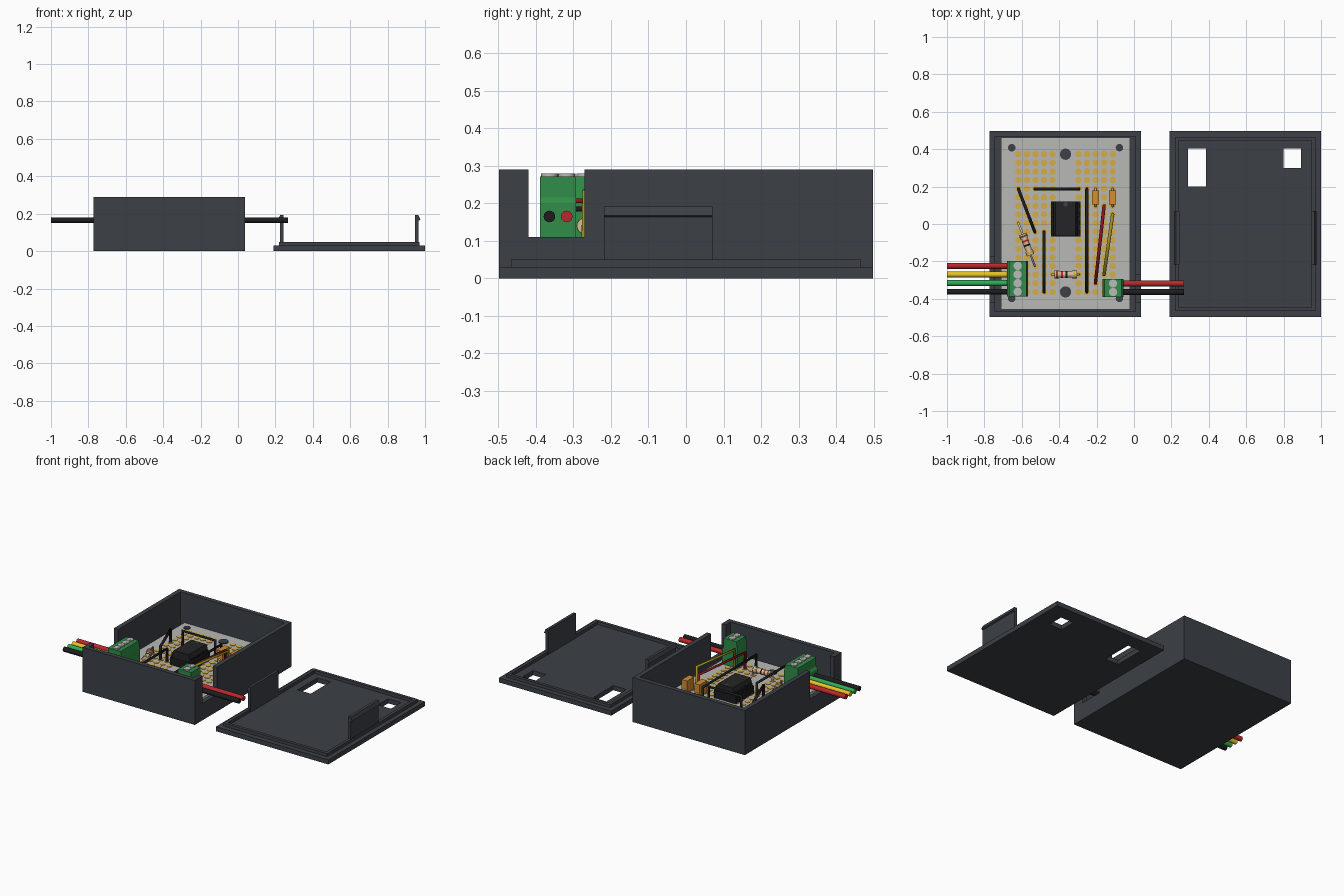
import bpy, bmesh
from math import pi
from mathutils import Vector

if "Cube" in bpy.data.objects:
    bpy.data.objects.remove(bpy.data.objects["Cube"])

COL = {'case': (.045, .052, .062), 'board': (.48, .48, .47), 'gold': (.68, .42, .06),
       'green': (.03, .27, .065), 'metal': (.5, .5, .5), 'black': (.012, .012, .014),
       'chip': (.018, .018, .02), 'red': (.5, .02, .025), 'dark_red': (.25, .008, .012),
       'yellow': (.8, .55, .02), 'olive': (.38, .29, .01), 'wire_green': (.03, .4, .1),
       'orange': (.68, .27, .03), 'beige': (.68, .52, .35), 'brown': (.2, .06, .02)}
MATS = {}
for n, c in COL.items():
    MATS[n] = bpy.data.materials.new(n)
    MATS[n].diffuse_color = (*c, 1)


def add(name, bm, mat, smooth=False):
    bmesh.ops.recalc_face_normals(bm, faces=bm.faces)
    me = bpy.data.meshes.new(name)
    bm.to_mesh(me)
    bm.free()
    ob = bpy.data.objects.new(name, me)
    bpy.context.collection.objects.link(ob)
    me.materials.append(MATS[mat])
    if smooth:
        bpy.ops.object.select_all(action='DESELECT')
        bpy.context.view_layer.objects.active = ob
        ob.select_set(True)
        bpy.ops.object.shade_smooth_by_angle()
    return ob


def box(name, x, y, z, mat):
    bm = bmesh.new()
    bmesh.ops.create_cube(bm, size=1)
    for v in bm.verts:
        v.co = [(a + b) / 2 + c * (b - a) for (a, b), c in zip((x, y, z), v.co)]
    return add(name, bm, mat)


def rod(name, a, b, r, mat, seg=16):
    a, b = Vector(a), Vector(b)
    bm = bmesh.new()
    bmesh.ops.create_cone(bm, cap_ends=True, segments=seg, radius1=r, radius2=r, depth=(b - a).length)
    q = (b - a).to_track_quat('Z', 'Y')
    for v in bm.verts:
        v.co = q @ v.co + (a + b) / 2
    return add(name, bm, mat, True)


def prism(name, pts, y, mat):
    bm = bmesh.new()
    f = bm.faces.new([bm.verts.new((px, y[0], pz)) for px, pz in pts])
    ext = bmesh.ops.extrude_face_region(bm, geom=[f])['geom']
    bmesh.ops.translate(bm, vec=(0, y[1] - y[0], 0), verts=[g for g in ext if isinstance(g, bmesh.types.BMVert)])
    return add(name, bm, mat)


def tube(name, pts, r, mat):
    cu = bpy.data.curves.new(name, 'CURVE')
    cu.dimensions = '3D'
    cu.bevel_depth, cu.bevel_resolution, cu.use_fill_caps = r, 2, True
    sp = cu.splines.new('POLY')
    sp.points.add(len(pts) - 1)
    for p, co in zip(sp.points, pts):
        p.co = (*co, 1)
    cu.materials.append(MATS[mat])
    ob = bpy.data.objects.new(name, cu)
    bpy.context.collection.objects.link(ob)


def cut(ob, *cutters):
    bpy.context.view_layer.objects.active = ob
    for c in cutters:
        m = ob.modifiers.new('cut', 'BOOLEAN')
        m.operation, m.solver, m.object = 'DIFFERENCE', 'EXACT', c
        bpy.ops.object.modifier_apply(modifier=m.name)
        bpy.data.objects.remove(c)


# open case with a wire notch in each side wall
case = box('case', (-.773, .037), (-.498, .498), (0, .29), 'case')
cut(case,
    box('cavity', (-.743, .007), (-.468, .468), (.03, .4), 'case'),
    box('left_notch', (-.9, -.73), (-.42, -.175), (.11, .4), 'case'),
    box('right_notch', (-.005, .2), (-.42, -.27), (.11, .4), 'case'))

# lid lying upside down: plate, fitting lip and two windows
lid = box('lid', (.19, 1), (-.498, .498), (0, .03), 'case')
cut(lid,
    box('window', (.29, .385), (.2, .405), (-.1, .1), 'case'),
    box('window', (.8, .893), (.3, .405), (-.1, .1), 'case'))
lip = box('lid_lip', (.22, .97), (-.466, .466), (.028, .05), 'case')
cut(lip, box('lip_hole', (.24, .95), (-.446, .446), (0, .1), 'case'))

# snap clips with outward hooks
for name, s in (('left', -1), ('right', 1)):
    prof = [(.352, .03), (.37, .03), (.37, .163), (.38, .168), (.37, .192), (.352, .192)]
    prism(name + '_clip', [(.595 + s * px, pz) for px, pz in prof], (-.218, .07), 'case')

# circuit board and its posts
TOP = .10
CX = -.366
box('circuit_board', (-.711, -.021), (-.457, .463), (.07, TOP), 'board')
for sy in (.373, -.363):
    rod('board_post', (CX, sy, .03), (CX, sy, TOP + .006), .03, 'case', 24)
for x in (CX - .288, CX + .288):
    for y in (.408, -.398):
        rod('corner_peg', (x, y, .03), (x, y, TOP + .006), .02, 'case', 20)

# solder pads
bm = bmesh.new()
for i in range(5):
    for x in (-.618 + .0457 * i, -.114 - .0457 * i):
        for j in range(17):
            before = set(bm.verts)
            bmesh.ops.create_cone(bm, cap_ends=True, segments=12, radius1=.017, radius2=.017, depth=.006)
            bmesh.ops.translate(bm, verts=[v for v in bm.verts if v not in before],
                                vec=(x, .373 - .046 * j, TOP))
add('solder_pads', bm, 'gold')

# chip in a socket
box('chip_socket', (-.445, -.287), (-.066, .121), (TOP, .15), 'black')
prism('chip', [(-.428, .15), (-.304, .15), (-.302, .172), (-.312, .198), (-.42, .198), (-.43, .172)],
      (-.064, .119), 'chip')
rod('chip_mark', (CX, .105, .19), (CX, .105, .1995), .012, 'case')
for x in (-.437, -.295):
    for j in range(4):
        y = .097 - .046 * j
        box('chip_leg', (x - .006, x + .006), (y - .01, y + .01), (.148, .172), 'black')


# jumper wires arching over the board
def jumper(a, b, h, mat):
    tube('jumper_wire', [(*a, TOP), (*a, h), (*b, h), (*b, TOP)], .009, mat)


jumper((-.618, .187), (-.53, -.043), .185, 'black')
jumper((-.53, .187), (-.295, .187), .2, 'black')
jumper((-.481, -.043), (-.481, -.363), .185, 'black')
jumper((-.252, .187), (-.252, -.363), .185, 'black')
jumper((-.16, .097), (-.206, -.315), .207, 'dark_red')
jumper((-.114, .053), (-.16, -.27), .23, 'olive')


# resistors: lead, body, bulged ends, bands
def resistor(a, b):
    h = .14
    a3, b3 = Vector((*a, h)), Vector((*b, h))
    tube('resistor_lead', [(*a, TOP), a3, b3, (*b, TOP)], .006, 'metal')
    d, mid = (b3 - a3).normalized(), (a3 + b3) / 2
    rod('resistor_body', mid - d * .055, mid + d * .055, .017, 'beige')
    for s in (-1, 1):
        rod('resistor_end', mid + d * s * .035, mid + d * s * .06, .021, 'beige')
    for t, m, r in ((-.047, 'brown', .022), (-.02, 'red', .018), (.004, 'black', .018), (.047, 'gold', .022)):
        rod('resistor_band', mid + d * (t - .005), mid + d * (t + .005), r, m)


resistor((-.618, .005), (-.53, -.225))
resistor((-.436, -.27), (-.295, -.27))

# capacitors
for x in (-.206, -.114):
    tube('capacitor_lead', [(x, .187, TOP), (x, .187, .13), (x, .095, .13), (x, .095, TOP)], .006, 'metal')
    box('capacitor', (x - .019, x + .019), (.105, .18), (.112, .19), 'orange')


# screw terminals with cables leading out
def terminal(name, cx, side, y0, cols, end):
    n = len(cols)
    prof = [(-.056, TOP), (.056, TOP), (.056, .2), (.046, .215), (.046, .272), (-.046, .272), (-.056, .215)]
    prism(name, [(cx + side * px, pz) for px, pz in prof], (y0 + .025, y0 - .046 * (n - 1) - .025), 'green')
    for i, c in enumerate(cols):
        y = y0 - .046 * i
        rod(name + '_screw', (cx, y, .25), (cx, y, .279), .022, 'metal', 20)
        box(name + '_screw_slot', (cx - .018, cx + .018), (y - .002, y + .002), (.27, .2795), 'metal')
        rod(name + '_cable', (cx + side * .03, y, .165), (end, y, .165), .0155, c)


terminal('left_terminal', -.622, -1, -.224, ('red', 'yellow', 'wire_green', 'black'), -1)
terminal('right_terminal', -.112, 1, -.318, ('red', 'black'), .266)

for m in bpy.data.materials:
    if m.users and not m.is_grease_pencil:
        m.use_nodes = True
        m.node_tree.nodes["Principled BSDF"].inputs["Base Color"].default_value = m.diffuse_color
